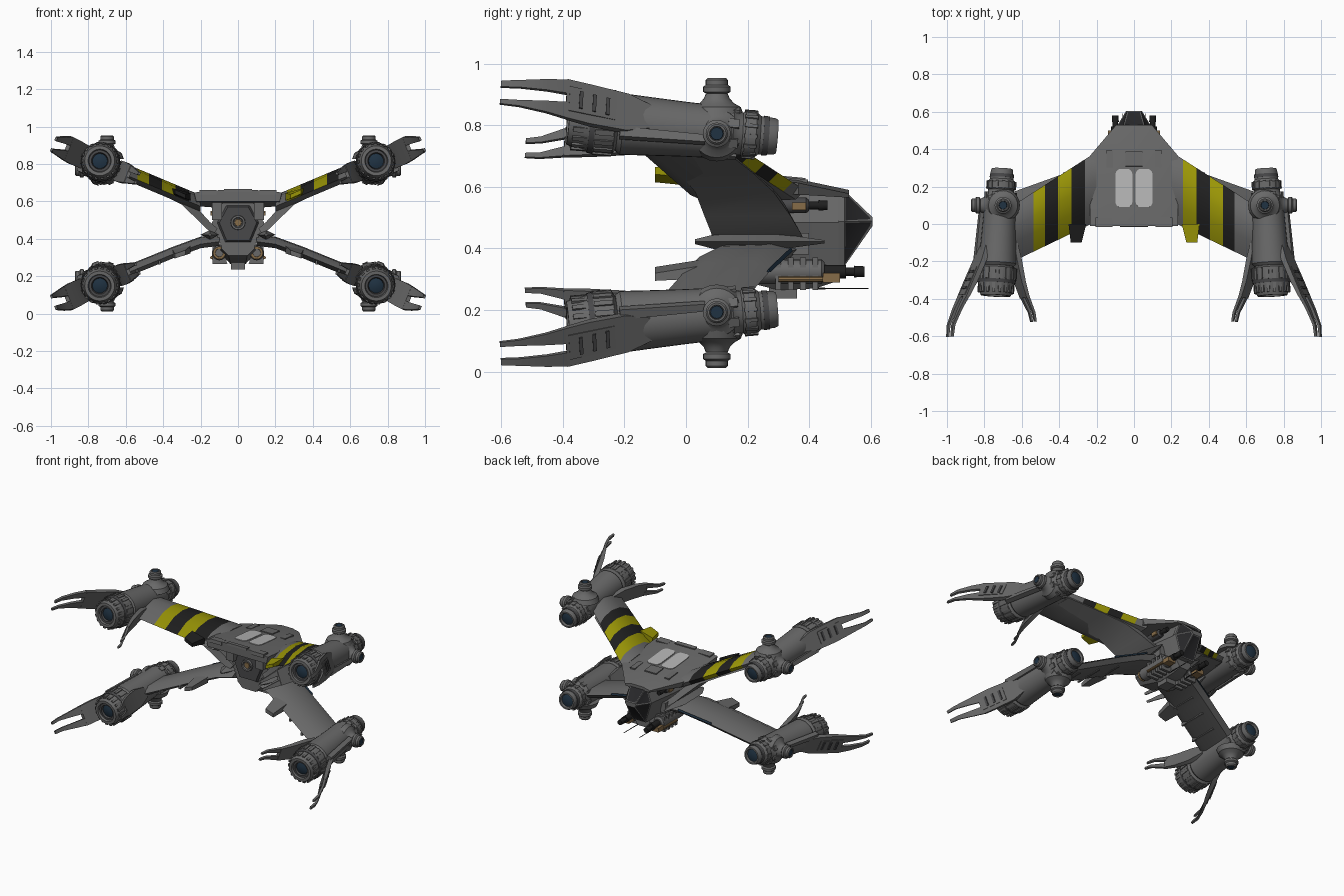
import bpy, bmesh, math
from mathutils import Vector, Matrix

if "Cube" in bpy.data.objects:
    bpy.data.objects.remove(bpy.data.objects["Cube"])

ZM = 0.483  # height of the upper/lower mirror plane
ONE, LR = ((1, 1),), ((1, 1), (-1, 1))
ALL = ((1, 1), (-1, 1), (1, -1), (-1, -1))


def mat(name, *c):
    m = bpy.data.materials.new(name)
    m.diffuse_color = (*c, 1)
    m.use_nodes = True
    m.node_tree.nodes["Principled BSDF"].inputs["Base Color"].default_value = m.diffuse_color
    return m


HULL = mat("hull grey", .14, .14, .14)
DARK = mat("dark grey", .065, .065, .068)
BLACK = mat("black paint", .014, .014, .014)
YELLOW = mat("yellow paint", .32, .30, .002)
WHITE = mat("pale paint", .46, .46, .46)
TAN = mat("tan metal", .24, .15, .065)
LENS = mat("blue lens", .014, .032, .055)
GLASS = mat("dark glass", .02, .02, .022)


def emit(name, bm, mats, signs=ONE, paint=None):
    """Make one object per mirror sign; paint(face, sx) gives a slot index."""
    for i, (sx, sz) in enumerate(signs):
        b = bm.copy()
        flip = Matrix.Translation((0, 0, ZM)) @ Matrix.Diagonal((sx, 1, sz, 1)) @ Matrix.Translation((0, 0, -ZM))
        bmesh.ops.transform(b, matrix=flip, verts=b.verts)
        bmesh.ops.recalc_face_normals(b, faces=b.faces)
        b.normal_update()
        if paint:
            for f in b.faces:
                f.material_index = paint(f, sx)
        me = bpy.data.meshes.new(name)
        b.to_mesh(me)
        b.free()
        for m in mats:
            me.materials.append(m)
        me.shade_smooth()
        me.set_sharp_from_angle(angle=math.radians(32))
        ob = bpy.data.objects.new(name if len(signs) == 1 else f"{name}_{i + 1}", me)
        bpy.context.collection.objects.link(ob)
    bm.free()


def loft_bm(loops, M=Matrix()):
    bm = bmesh.new()
    rings = [[bm.verts.new(M @ Vector(p)) for p in lp] for lp in loops]
    n = len(rings[0])
    for a, b in zip(rings, rings[1:]):
        for k in range(n):
            bm.faces.new((a[k], a[(k + 1) % n], b[(k + 1) % n], b[k]))
    bm.faces.new(rings[0])
    bm.faces.new(rings[-1][::-1])
    bmesh.ops.recalc_face_normals(bm, faces=bm.faces)
    bm.normal_update()
    return bm


def loft(name, loops, m, signs=ONE, M=Matrix()):
    emit(name, loft_bm(loops, M), [m], signs)


def lathe(name, prof, m, signs=ONE, M=Matrix(), n=24):
    """Revolve (distance along local y, radius) points."""
    ang = [2 * math.pi * k / n for k in range(n)]
    loft(name, [[(r * math.cos(a), t, r * math.sin(a)) for a in ang] for t, r in prof], m, signs, M)


def boxes(name, items, m, signs=ONE):
    """items: (matrix, centre, size)"""
    bm = bmesh.new()
    for M, c, s in items:
        bmesh.ops.create_cube(bm, size=1, matrix=M @ Matrix.Translation(c) @ Matrix.Diagonal((*s, 1)))
    emit(name, bm, [m], signs)


def block(name, x, y, z, m, signs=ONE):
    c = [(a + b) / 2 for a, b in (x, y, z)]
    boxes(name, [(Matrix(), c, [b - a for a, b in (x, y, z)])], m, signs)


def aim(origin, d):
    q = Vector((0, 1, 0)).rotation_difference(Vector(d))
    return Matrix.Translation(origin) @ q.to_matrix().to_4x4()


# ---- engine pods: local x = outwards, y = forwards, z = across
f = Vector((-.035, .68, -.055)).normalized()
u = Vector((math.cos(math.radians(22)), 0, math.sin(math.radians(22))))
u = (u - f * u.dot(f)).normalized()
w = u.cross(f)
POD = Matrix.Translation((.72, 0, .787)) @ Matrix((u, f, w)).transposed().to_4x4()


def ring(name, y, r, size, n, m):
    items = [(POD @ Matrix.Rotation(2 * math.pi * k / n, 4, 'Y'), (r, y, 0), size) for k in range(n)]
    boxes(name, items, m, ALL)


lathe("pod_body", [(.2, .066), (.165, .072), (.15, .084), (0, .089), (-.12, .095), (-.21, .1), (-.225, .088)], HULL, ALL, POD, 32)
lathe("front_nozzle", [(.18, .068), (.19, .077), (.225, .076), (.24, .063), (.287, .06), (.297, .055), (.297, .045), (.28, .04)], HULL, ALL, POD)
lathe("front_lens", [(.275, .04), (.283, .04), (.29, .02)], LENS, ALL, POD)
lathe("front_nozzle_band", [(.25, .065), (.268, .064)], DARK, ALL, POD)
ring("front_nozzle_rib", .208, .075, (.01, .042, .012), 14, HULL)
lathe("rear_nozzle", [(-.21, .085), (-.225, .085), (-.235, .103), (-.3, .103), (-.365, .087), (-.385, .08), (-.385, .062), (-.34, .05)], HULL, ALL, POD, 32)
lathe("rear_nozzle_band", [(-.3, .105), (-.318, .101)], DARK, ALL, POD, 32)
lathe("rear_nozzle_inner", [(-.33, .058), (-.372, .058), (-.372, .045), (-.35, .04)], DARK, ALL, POD)
lathe("rear_lens", [(-.34, .04), (-.36, .04), (-.368, .018)], LENS, ALL, POD)
ring("rear_nozzle_rib", -.268, .103, (.01, .062, .018), 18, HULL)
ring("rear_nozzle_tooth", -.345, .094, (.008, .05, .016), 18, HULL)
ring("pod_clamp", .15, .083, (.01, .035, .03), 8, HULL)

# manoeuvring thrusters, one above and one outside each pod
for nm, o, d in (("vertical", (.70, .1, .797), (0, 0, 1)), ("side", (.715, .1, .773), (1, 0, 0))):
    M = aim(o, d)
    lathe(nm + "_thruster_base", [(.03, .09), (.062, .078), (.075, .056), (.09, .042), (.105, .036)], HULL, ALL, M)
    lathe(nm + "_thruster", [(.1, .034), (.106, .034), (.112, .045), (.128, .045), (.134, .036), (.15, .036), (.157, .03), (.157, .024), (.15, .022)], HULL, ALL, M, 20)
    lathe(nm + "_thruster_lens", [(.148, .022), (.155, .02)], LENS, ALL, M, 16)


# fins: (y, radial, low, high, thickness) box sections in the pod frame
def fin(name, secs, m=HULL, dy=-.02, du=-.008):
    loops = [[(r + du - t / 2, y + dy, a), (r + du + t / 2, y + dy, a), (r + du + t / 2, y + dy, b), (r + du - t / 2, y + dy, b)] for y, r, a, b, t in secs]
    loft(name, loops, m, ALL, POD)


fin("outer_fin_panel", [(-.1, .085, -.04, .04, .02), (-.18, .108, -.066, .062, .03), (-.3, .155, -.072, .064, .028), (-.385, .192, -.07, .064, .02)])
fin("outer_fin_upper_prong", [(-.375, .188, .016, .064, .02), (-.45, .22, .01, .048, .016), (-.54, .248, .001, .026, .014), (-.603, .25, -.003, .018, .012)])
fin("outer_fin_lower_prong", [(-.375, .188, -.07, -.014, .02), (-.45, .22, -.066, -.028, .016), (-.54, .248, -.064, -.044, .014), (-.603, .25, -.062, -.046, .012)])
fin("outer_fin_plate", [(-.22, .135, -.04, .04, .012), (-.375, .197, -.045, .04, .012)])
for k in range(3):
    y = -.24 - .045 * k
    fin(f"outer_fin_slot_{k}", [(y, .151 + .0185 * k, -.03, .028, .008), (y - .012, .156 + .0185 * k, -.03, .028, .008)], DARK)
inner = dict(dy=.012, du=.003)
fin("inner_fin_panel", [(-.1, -.088, -.035, .035, .02), (-.2, -.108, -.06, .055, .028), (-.31, -.14, -.064, .05, .024), (-.395, -.175, -.06, .04, .018)], **inner)
fin("inner_fin_upper_prong", [(-.385, -.172, .004, .04, .018), (-.47, -.222, 0, .02, .014), (-.517, -.235, 0, .015, .012)], **inner)
fin("inner_fin_lower_prong", [(-.385, -.172, -.06, -.025, .018), (-.47, -.222, -.054, -.036, .014), (-.517, -.235, -.05, -.036, .012)], **inner)
fin("pod_side_rail", [(.08, .086, -.075, -.05, .03), (-.2, .1, -.085, -.05, .03)])

# ---- upper wings, with sections on the stripe borders
EDGE = [.262, .335, .405, .475, .538]
loops = []
for x in [.2] + EDGE + [.66]:
    t, le, te = .655 + .42 * (x - .25), .36 - .64 * (x - .24), -.01 - .48 * (x - .25)
    loops.append([(x, te, t - .06), (x, te + .1, t - .012), (x, (le + te) / 2 + .03, t), (x, le - .05, t - .014),
                  (x, le, t - .045), (x, le - .03, t - .075), (x, te + .06, t - .088)])


def stripes(fc, sx):
    x = abs(fc.calc_center_median().x)
    k = sum(x > e for e in EDGE)
    if fc.normal.z < -.78 or k in (0, 5):
        return 0
    return 1 if (k % 2 == 1) == (sx > 0) else 2


emit("upper_wing", loft_bm(loops), [HULL, YELLOW, BLACK], LR, stripes)
# trailing tabs: (x back, x front, lift)
tab = loft_bm([[(a, -.1, .615 + d), (a, -.1, .638 + d), (b, .0, .645 + d), (b, .0, .605 + d)] for a, b, d in ((.28, .255, 0), (.338, .35, .026))])
emit("upper_wing_tab", tab, [HULL, YELLOW, BLACK], LR, lambda fc, sx: 1 if sx > 0 else 2)
# curved underside sweeping down to the waist
loft("upper_wing_underside", [[(x, a, z), (x, b, z), (x - .02, b - .02, z + h), (x - .02, a + .02, z + h)] for x, z, a, b, h in (
    (.13, .425, .09, .385, .03), (.17, .455, .08, .37, .035), (.22, .505, .06, .34, .04), (.3, .583, .03, .285, .04),
    (.42, .643, -.02, .22, .04), (.62, .73, -.1, .11, .04))], HULL, LR)

# ---- lower wings
loops = []
for x, t in ((.1, .425), (.2, .412), (.35, .357), (.65, .235)):
    le, te = .35 - .36 * (x - .15), .06 - .36 * (x - .15)
    loops.append([(x, te, t - .04), (x, te + .07, t - .005), (x, le - .06, t), (x, le, t - .025), (x, le - .03, t - .055), (x, te + .05, t - .062)])
loft("lower_wing", loops, HULL, LR)
loft("lower_wing_tab", [[(a, -.1, .315 - d), (a, -.1, .34 - d), (b, .04, .362 - d), (b, .04, .322 - d)] for a, b, d in ((.28, .255, 0), (.338, .35, .02))], HULL, LR)
boxes("lower_wing_rib", [(Matrix(), (x, .16 - .36 * (x - .15), .362 - .4 * (x - .2)), (.012, .2, .02)) for x in (.3, .42, .54)], HULL, LR)
loft("root_fairing", [[(.15 + s * a, y, .422 + c * b) for s, c in ((-1, 0), (0, 1), (1, 0), (0, -1))] for y, a, b in (
    (.03, .01, .008), (.1, .045, .026), (.3, .05, .026), (.45, .006, .005))], HULL, LR)
loft("lower_wing_edge", [[(x, y, z), (x, y + .012, z), (x, y + .006, z + .012)] for x, y, z in ((.18, .335, .392), (.38, .262, .323))], LENS, LR)

# ---- hull deck
loft("hull_deck", [[(-W, y, z - .012), (-W * .45, y, z), (W * .45, y, z), (W, y, z - .012), (W * .95, y, z - h), (-W * .95, y, z - h)]
                   for y, W, z, h in ((-.01, .235, .66, .06), (.365, .235, .625, .05), (.53, .095, .59, .025))], HULL)
deck = Matrix.Translation((0, 0, .66 - .00093)) @ Matrix.Rotation(math.atan(-.0933), 4, 'X')
boxes("deck_spine", [(deck, (0, .0, .0), (.15, .03, .015)), (deck, (0, .35, .002), (.09, .08, .008))], HULL)
boxes("deck_panel", [(deck, (s * .13, .35, -.004), (.036, .095, .012)) for s in (-1, 1)], HULL)
boxes("deck_rear_block", [(deck, (s * .16, .01, -.012), (.09, .05, .024)) for s in (-1, 1)], HULL)
# two plain painted patches with rounded corners
for side in (-1, 1):
    pts = []
    for cx, cy, a0 in ((.022, .26, 0), (-.022, .26, 90), (-.022, .125, 180), (.022, .125, 270)):
        for k in range(5):
            a = math.radians(a0 + 22.5 * k)
            pts.append((side * .054 + cx + .024 * math.cos(a), cy + .035 * math.sin(a)))
    loft("deck_paint_patch_" + ("left" if side < 0 else "right"), [[(x, y, z) for x, y in pts] for z in (-.002, .004)], WHITE, ONE, deck)


# ---- fuselage under the deck
def hexa(y, a, zt, b, zm, c, zb):
    return [(a, y, zt), (b, y, zm), (c, y, zb), (-c, y, zb), (-b, y, zm), (-a, y, zt)]


loft("fuselage", [hexa(.12, .075, .605, .14, .485, .085, .35), hexa(.33, .07, .6, .12, .485, .08, .34), hexa(.5, .06, .585, .095, .485, .055, .345)], HULL)
loft("rear_hatch", [hexa(.105, .055, .57, .1, .487, .06, .39), hexa(.125, .065, .58, .115, .487, .07, .38)], DARK)
lathe("rear_hatch_port", [(.11, .04), (.09, .038), (.09, .028), (.1, .024)], HULL, ONE, Matrix.Translation((0, 0, .487)), 16)
lathe("rear_hatch_core", [(.11, .022), (.095, .018)], TAN, ONE, Matrix.Translation((0, 0, .487)), 16)
block("waist_brace", (.085, .14), (.07, .12), (.5, .6), HULL, LR)
block("side_machinery", (.085, .125), (.16, .4), (.38, .45), HULL, LR)

# cockpit with inset panes in a hull-coloured frame
bm = loft_bm([hexa(.495, .062, .588, .1, .487, .055, .342), hexa(.515, .06, .588, .096, .487, .052, .343), hexa(.605, .036, .502, .042, .49, .03, .472)])
panes = [fc for fc in bm.faces if len(fc.verts) == 4 and fc.calc_center_median().y > .53]
bmesh.ops.inset_individual(bm, faces=panes, thickness=.008, depth=-.002)
for fc in panes:
    fc.material_index = 1
emit("cockpit", bm, [HULL, GLASS])

# ---- keel and guns
loft("keel", [hexa(.12, .07, .38, .09, .35, .05, .31), hexa(.3, .08, .37, .1, .33, .04, .265), hexa(.42, .07, .36, .09, .32, .04, .27), hexa(.48, .05, .36, .06, .33, .03, .29)], HULL)
block("keel_fin", (-.038, .038), (.27, .36), (.237, .3), HULL)
boxes("keel_clamp", [(Matrix(), (.1, y, .318), (.075, .018, .105)) for y in (.3, .34, .38, .42)], HULL, LR)
G = Matrix.Translation((.1, 0, .325))
lathe("lower_gun_body", [(.2, .025), (.22, .04), (.44, .04), (.45, .03)], HULL, LR, G, 16)
lathe("lower_gun_exhaust", [(.215, .03), (.195, .034), (.195, .022), (.21, .018)], TAN, LR, G, 16)
block("lower_gun_feed", (.085, .14), (.445, .5), (.29, .32), TAN, LR)
lathe("lower_gun_pipe", [(.3, .009), (.445, .009)], TAN, LR, Matrix.Translation((.14, 0, .3)), 10)
lathe("lower_gun_barrel", [(.44, .022), (.52, .022), (.52, .014), (.545, .014), (.545, .019), (.58, .017)], BLACK, LR, G, 12)
lathe("lower_gun_needle", [(.42, .003), (.592, .002)], BLACK, LR, Matrix.Translation((.06, 0, .27)), 6)
G = Matrix.Translation((.115, 0, .54))
lathe("upper_gun_body", [(.26, .018), (.28, .026), (.39, .026), (.4, .018)], DARK, LR, G, 14)
lathe("upper_gun_barrel", [(.39, .013), (.43, .013), (.43, .017), (.46, .015)], BLACK, LR, G, 12)
block("upper_gun_feed", (.11, .148), (.345, .39), (.525, .55), TAN, LR)
